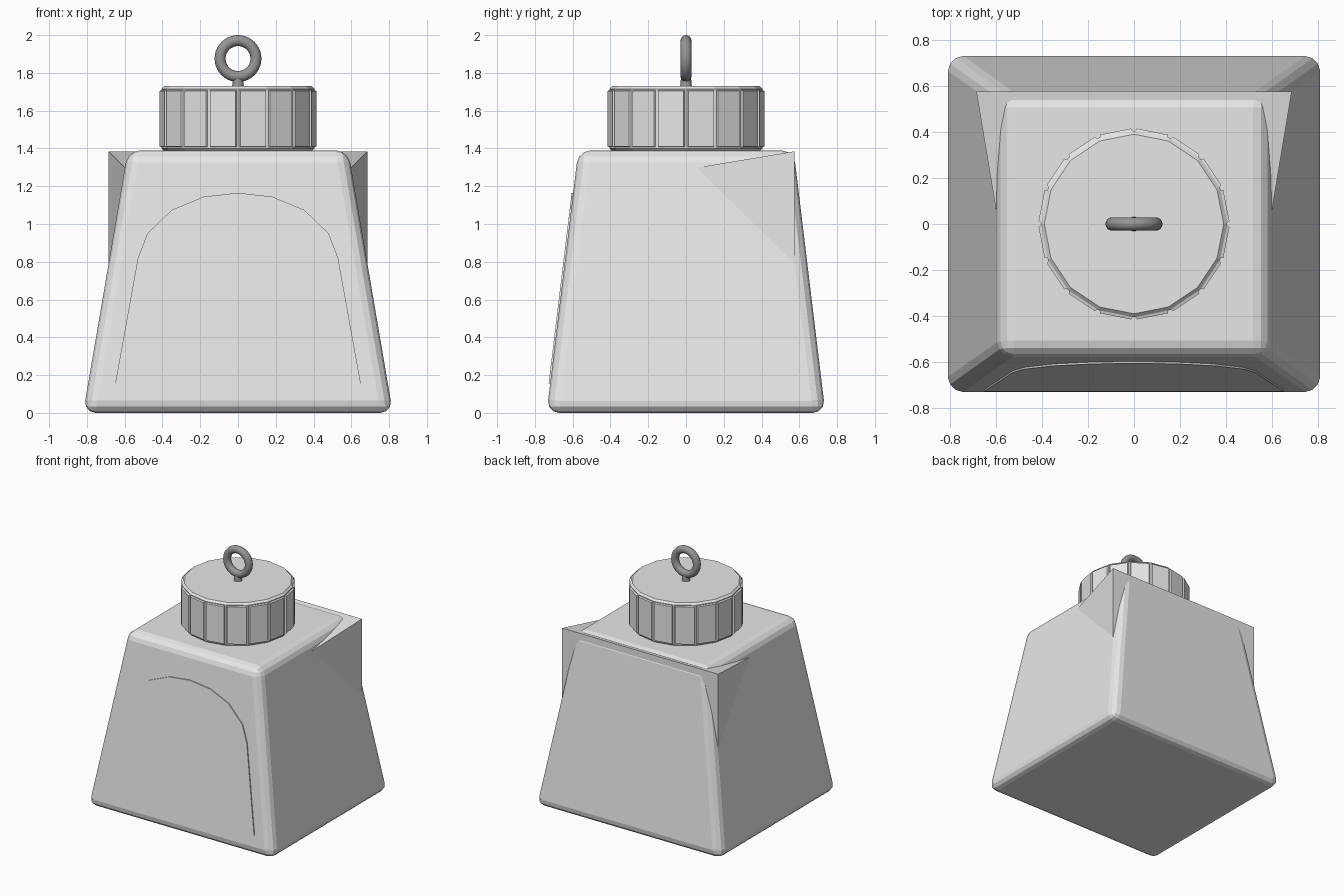
import bpy, bmesh
from math import pi, sin, cos

cube = bpy.data.objects.get("Cube")
if cube:
    bpy.data.objects.remove(cube, do_unlink=True)


def material(name, value):
    m = bpy.data.materials.new(name)
    m.use_nodes = True
    colour = (value, value, value, 1)
    m.diffuse_color = colour
    m.node_tree.nodes["Principled BSDF"].inputs["Base Color"].default_value = colour
    return m


light_grey = material("light grey", 0.8)
dark_grey = material("dark grey", 0.3)


def finish(name, bm, mat):
    bmesh.ops.recalc_face_normals(bm, faces=bm.faces)
    mesh = bpy.data.meshes.new(name)
    bm.to_mesh(mesh)
    bm.free()
    mesh.materials.append(mat)
    obj = bpy.data.objects.new(name, mesh)
    bpy.context.collection.objects.link(obj)
    return obj


def loft(bm, rings):
    """Skin a stack of equal-length rings and close both ends."""
    loops = [[bm.verts.new(p) for p in ring] for ring in rings]
    sides = []
    for a, b in zip(loops, loops[1:]):
        n = len(a)
        sides.append([bm.faces.new((a[i], a[(i + 1) % n], b[(i + 1) % n], b[i]))
                      for i in range(n)])
    bm.faces.new(loops[0][::-1])
    bm.faces.new(loops[-1])
    return sides


def rectangle(x, y, z):
    return [(-x, -y, z), (x, -y, z), (x, y, z), (-x, y, z)]


# Tapered body with rounded edges
HEIGHT = 1.39
BASE_Y, TOP_Y = 0.738, 0.57
bm = bmesh.new()
loft(bm, [rectangle(0.82, BASE_Y, 0), rectangle(0.583, TOP_Y, HEIGHT)])
bmesh.ops.bevel(bm, geom=bm.edges[:], offset=0.065, segments=3, profile=0.5,
                affect='EDGES')
finish("body", bm, light_grey)

# Wedge through the shoulders, flaring out at the back corners
bm = bmesh.new()
front, back = (0.573, -0.1), (0.685, 0.575)
loft(bm, [[(-front[0], front[1], low), (front[0], front[1], low),
           (back[0], back[1], high), (-back[0], back[1], high)]
          for low, high in ((0.62, 0.62), (1.272, 1.385))])
finish("rear_shoulder_wedge", bm, light_grey)

# Thin arched plate lying on the sloping front
half = [(0.65, 0.155), (0.53, 0.82), (0.48, 0.95), (0.35, 1.075), (0.18, 1.145)]
outline = half + [(0, 1.165)] + [(-x, z) for x, z in reversed(half)]


def on_front(x, z, lift):
    return (x, -(BASE_Y - (BASE_Y - TOP_Y) * z / HEIGHT) - lift, z)


bm = bmesh.new()
loft(bm, [[on_front(x, z, lift) for x, z in outline] for lift in (-0.001, 0.008)])
finish("front_plate", bm, light_grey)

# Sixteen-sided cap with a raised grip panel on each side
SIDES = 16


def ring(radius, z):
    return [(radius * cos(2 * pi * i / SIDES), radius * sin(2 * pi * i / SIDES), z)
            for i in range(SIDES)]


bm = bmesh.new()
bands = loft(bm, [ring(0.39, 1.385), ring(0.405, 1.4),
                  ring(0.405, 1.715), ring(0.39, 1.73)])
bmesh.ops.recalc_face_normals(bm, faces=bm.faces)
bmesh.ops.inset_individual(bm, faces=bands[1], thickness=0.009, depth=0)
bmesh.ops.inset_individual(bm, faces=bands[1], thickness=0.006, depth=0.012)
finish("cap", bm, light_grey)

# Stem and hanging ring
bpy.ops.mesh.primitive_cone_add(vertices=16, radius1=0.032, radius2=0.025,
                                depth=0.07, location=(0, 0, 1.755))
stem = bpy.context.object
stem.name = "ring_stem"
stem.data.materials.append(dark_grey)
bpy.ops.object.shade_smooth_by_angle()

bpy.ops.mesh.primitive_torus_add(major_segments=40, minor_segments=16,
                                 major_radius=0.095, minor_radius=0.029,
                                 location=(0, 0, 1.876), rotation=(pi / 2, 0, 0))
hanging_ring = bpy.context.object
hanging_ring.name = "hanging_ring"
hanging_ring.data.materials.append(dark_grey)
bpy.ops.object.shade_smooth_by_angle()
